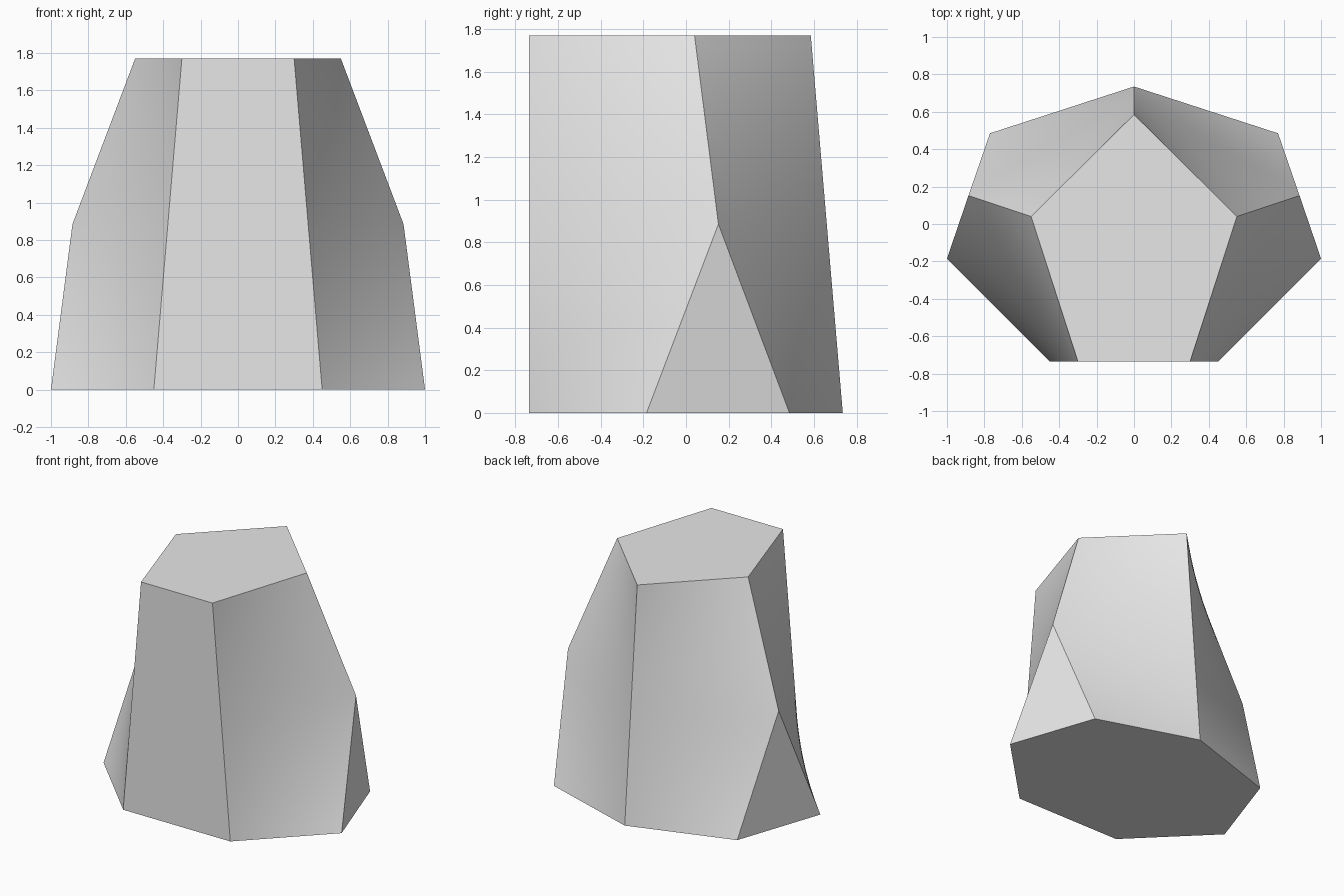
import bpy
import bmesh
from mathutils import Vector

cube = bpy.data.objects.get("Cube")
if cube:
    bpy.data.objects.remove(cube, do_unlink=True)

H = 1.77      # height of the solid
ROWS = 32     # steps up each curved wall (even, so the branch point is on a row)
COLS = 20     # steps across each curved wall

grey = bpy.data.materials.new("light grey")
grey.use_nodes = True
grey.diffuse_color = (0.8, 0.8, 0.8, 1)
grey.node_tree.nodes["Principled BSDF"].inputs["Base Color"].default_value = (0.8, 0.8, 0.8, 1)


def path(points, steps):
    """Evenly spaced points along a polyline, steps per straight piece."""
    out = [points[0]]
    for a, b in zip(points, points[1:]):
        out += [a.lerp(b, i / steps) for i in range(1, steps + 1)]
    return out


def curved_wall(bm, start, end):
    """Ruled wall between two upright edges, relaxed inside its border."""
    grid = [[bm.verts.new(p) for p in path([a, b], COLS)] for a, b in zip(start, end)]
    for low, high in zip(grid, grid[1:]):
        for j in range(COLS):
            bm.faces.new((low[j], low[j + 1], high[j + 1], high[j]))
    inner = [v for row in grid[1:-1] for v in row[1:-1]]
    for _ in range(30):
        bmesh.ops.smooth_vert(bm, verts=inner, factor=0.5,
                              use_axis_x=True, use_axis_y=True, use_axis_z=True)


def flat_face(bm, points):
    bm.faces.new([bm.verts.new(p) for p in points])


bm = bmesh.new()
back_low, back_top = Vector((0, 0.735, 0)), Vector((0, 0.585, H))
back_edge = path([back_low, back_top], ROWS)
front_edges, low_rims, top_rims = [], [], []

# Curved side and back walls, with the branching triangle between them
for s in (1, -1):
    front_low, front_top = Vector((0.45 * s, -0.735, 0)), Vector((0.3 * s, -0.735, H))
    side_low, rear_low = Vector((s, -0.185, 0)), Vector((0.77 * s, 0.485, 0))
    side_top, branch = Vector((0.55 * s, 0.04, H)), Vector((0.885 * s, 0.152, H / 2))
    half = ROWS // 2
    front_edge = path([front_low, front_top], ROWS)
    side_edge = path([side_low, branch, side_top], half)
    rear_edge = path([rear_low, branch, side_top], half)
    curved_wall(bm, front_edge, side_edge)
    curved_wall(bm, back_edge, rear_edge)
    flat_face(bm, side_edge[:half] + rear_edge[half:0:-1] + [rear_low])
    front_edges.append(front_edge)
    low_rims.append(path([front_low, side_low], COLS) + path([rear_low, back_low], COLS))
    top_rims.append(path([front_top, side_top, back_top], COLS))

# Flat front, base and top
flat_face(bm, front_edges[0] + front_edges[1][::-1])
for right, left in (low_rims, top_rims):
    flat_face(bm, right + left[-2::-1])

bmesh.ops.remove_doubles(bm, verts=bm.verts, dist=0.0005)
bmesh.ops.recalc_face_normals(bm, faces=bm.faces)
mesh = bpy.data.meshes.new("branching_prism")
bm.to_mesh(mesh)
bm.free()
mesh.materials.append(grey)

prism = bpy.data.objects.new("branching_prism", mesh)
bpy.context.collection.objects.link(prism)
bpy.ops.object.select_all(action='DESELECT')
prism.select_set(True)
bpy.context.view_layer.objects.active = prism
bpy.ops.object.shade_smooth_by_angle(angle=0.4)
